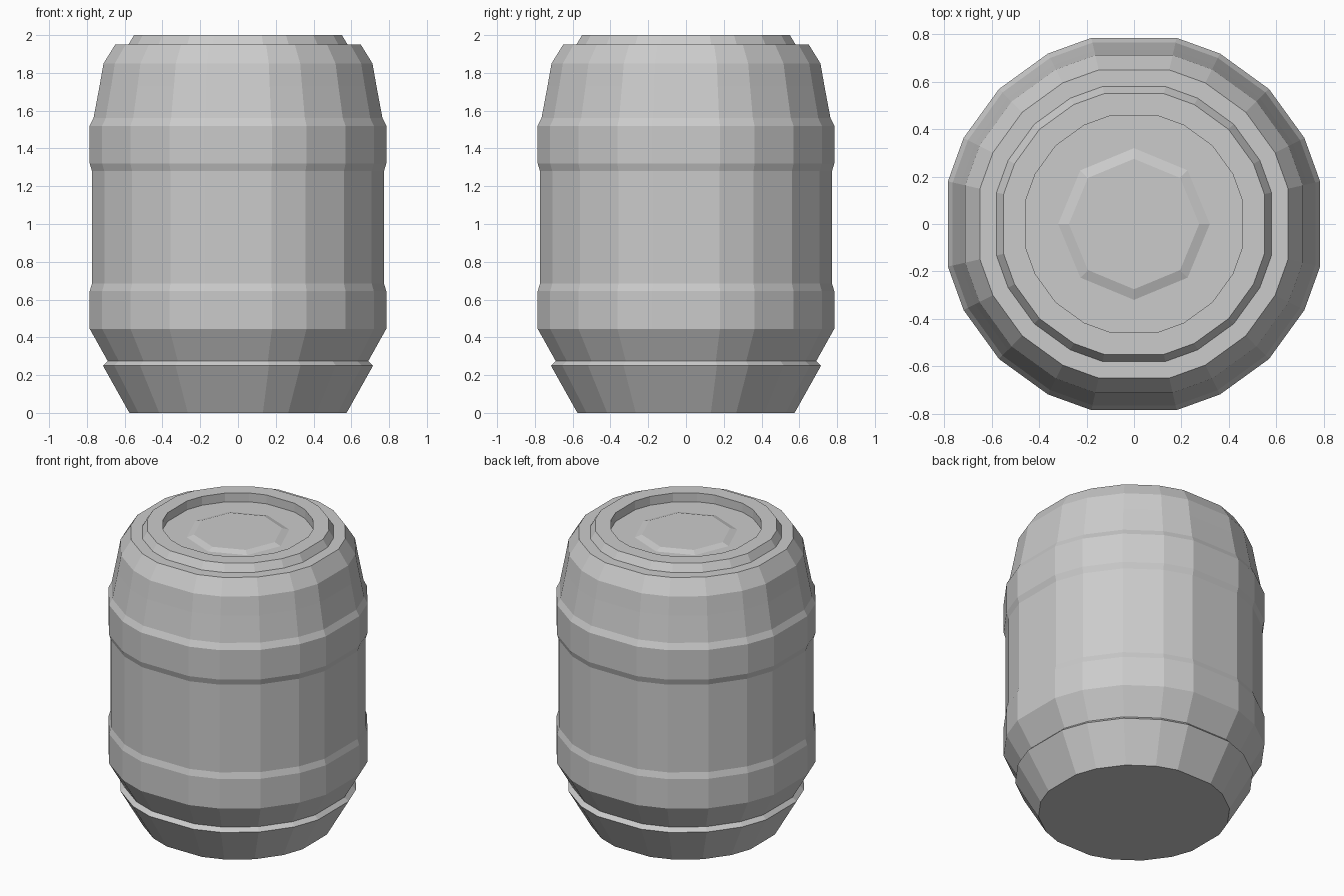
import bpy, bmesh, math
from mathutils import Vector

if "Cube" in bpy.data.objects:
    bpy.data.objects.remove(bpy.data.objects["Cube"])

# Barrel profile: (half width, height), from the base up and into the lid recess
PROFILE = [(0.575, 0), (0.715, 0.25), (0.69, 0.275), (0.785, 0.445), (0.785, 0.645),
           (0.773, 0.685), (0.773, 1.28), (0.785, 1.32), (0.785, 1.52), (0.765, 1.56),
           (0.733, 1.73), (0.712, 1.85), (0.65, 1.95), (0.58, 1.95), (0.55, 2.0),
           (0.455, 2.0), (0.455, 1.94)]
# Stave corners within one quadrant, giving 20 uneven sides
CORNERS = [12.9, 26.8, 45, 63.2, 77.1]
ANGLES = [math.radians(q * 90 + a) for q in range(4) for a in CORNERS]
WIDEN = 1 / math.cos(math.radians(CORNERS[0]))

# Centres of the broken pieces
SHARDS = {
    "base_shard": (0.1, -0.15, 0.1),
    "front_shard": (0.2, -0.3, 1.15),
    "left_shard": (-0.4, 0.0, 1.55),
    "right_shard": (0.4, 0.15, 1.15),
    "back_shard": (-0.05, 0.5, 1.3),
    "upper_front_shard": (-0.3, -0.4, 1.85),
}


def lathe(bm, profile, angles, widen):
    rings = [[bm.verts.new((r * widen * math.cos(a), r * widen * math.sin(a), z))
              for a in angles] for r, z in profile]
    n = len(angles)
    for low, high in zip(rings, rings[1:]):
        for i in range(n):
            j = (i + 1) % n
            bm.faces.new((low[i], low[j], high[j], high[i]))
    bm.faces.new(rings[0][::-1])
    bm.faces.new(rings[-1])


def add_object(name, bm):
    mesh = bpy.data.meshes.new(name)
    bm.to_mesh(mesh)
    bm.free()
    bpy.context.collection.objects.link(bpy.data.objects.new(name, mesh))


# Solid barrel, kept as the source for each piece
barrel = bmesh.new()
lathe(barrel, PROFILE, ANGLES, WIDEN)

# Cut one closed piece around every centre
for name, centre in SHARDS.items():
    piece = barrel.copy()
    c = Vector(centre)
    for other in SHARDS.values():
        o = Vector(other)
        if o == c:
            continue
        cut = bmesh.ops.bisect_plane(
            piece, geom=piece.verts[:] + piece.edges[:] + piece.faces[:], dist=1e-5,
            plane_co=(c + o) / 2, plane_no=(o - c).normalized(), clear_outer=True)
        edges = [e for e in cut["geom_cut"] if isinstance(e, bmesh.types.BMEdge)]
        if edges:
            bmesh.ops.holes_fill(piece, edges=edges, sides=0)
    bmesh.ops.recalc_face_normals(piece, faces=piece.faces[:])
    add_object(name, piece)
barrel.free()

# Shallow raised panel in the middle of the lid
panel = bmesh.new()
lathe(panel, [(0.32, 1.935), (0.32, 1.94), (0.275, 1.955)],
      [math.radians(45 * i) for i in range(8)], 1)
add_object("lid_panel", panel)
